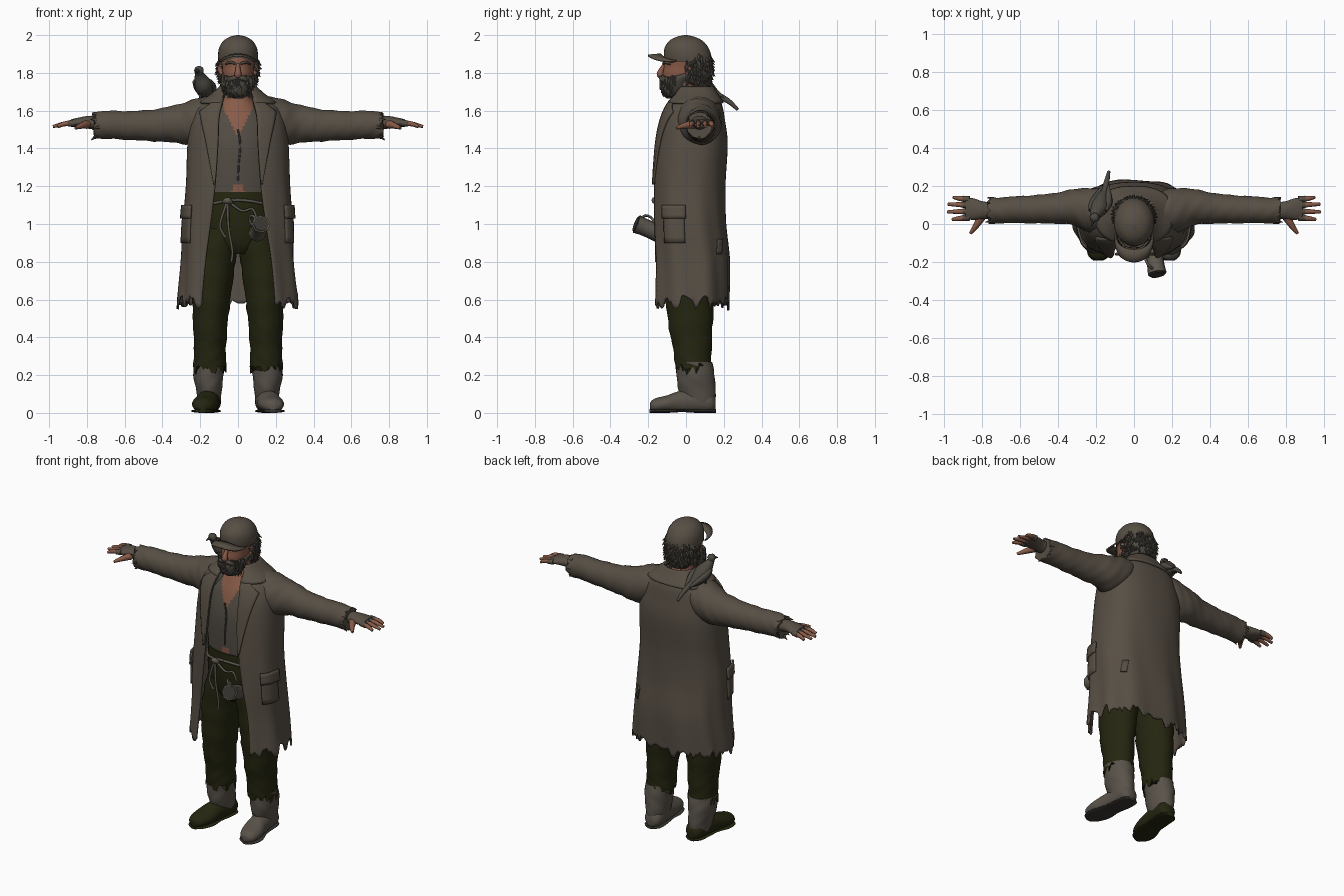
import bpy, bmesh, math, random
from math import sin, cos, pi
from mathutils import Vector, Matrix

random.seed(4)
rnd = random.uniform
if "Cube" in bpy.data.objects:
    bpy.data.objects.remove(bpy.data.objects["Cube"], do_unlink=True)


def material(name, rgb):
    m = bpy.data.materials.new(name)
    m.use_nodes = True
    m.diffuse_color = (*rgb, 1)
    b = next(n for n in m.node_tree.nodes if n.type == 'BSDF_PRINCIPLED')
    b.inputs["Base Color"].default_value = (*rgb, 1)
    b.inputs["Roughness"].default_value = 0.9
    return m


COAT = material("worn brown cloth", (.095, .077, .058))
SHIRT = material("grey shirt", (.085, .072, .057))
GREEN = material("dark green cloth", (.018, .019, .005))
SKIN = material("skin", (.25, .105, .065))
HAIR = material("grey hair", (.072, .063, .051))
BOOT = material("worn leather", (.1, .085, .068))
ROPE = material("rope", (.11, .095, .075))
DARK = material("dark metal", (.04, .036, .03))


def finish(name, bm, *mats):
    bmesh.ops.recalc_face_normals(bm, faces=bm.faces)
    me = bpy.data.meshes.new(name)
    bm.to_mesh(me)
    bm.free()
    for m in mats:
        me.materials.append(m)
    ob = bpy.data.objects.new(name, me)
    bpy.context.collection.objects.link(ob)
    return ob


def smooth(rows, k=5):
    """Catmull-Rom interpolation of rows of numbers."""
    out = []
    for i in range(len(rows) - 1):
        a, b, c, d = (rows[max(0, min(len(rows) - 1, i + j))] for j in (-1, 0, 1, 2))
        for s in range(k):
            t = s / k
            out.append([.5 * (2*q + (r - p)*t + (2*p - 5*q + 4*r - u)*t*t + (3*q - p - 3*r + u)*t**3)
                        for p, q, r, u in zip(a, b, c, d)])
    return out + [list(rows[-1])]


def loft(name, rows, *mats, axis='z', side=1, n=32, fold=0, jag=0, floor=None, rule=None):
    """Skin ellipses (position, centre 1, centre 2, radius 1, radius 2); jag frays the first one."""
    bm = bmesh.new()
    rings = []
    for i, (s, a, b, ra, rb) in enumerate(smooth(rows)):
        ring = []
        for j in range(n):
            t = 2 * pi * j / n
            f = 1 + fold * sin(60 * s + 2 * t) * cos(3 * t + 17 * s)
            q, u, v = s + (rnd(-jag, jag) if i == 0 else 0), a + ra * f * cos(t), b + rb * f * sin(t)
            x, y, z = {'x': (q, u, v), 'y': (u, q, v), 'z': (u, v, q)}[axis]
            ring.append(bm.verts.new((x * side, y, z if floor is None else max(z, floor))))
        rings.append(ring)
    for r, q in zip(rings, rings[1:]):
        for j in range(n):
            face = bm.faces.new((r[j], r[(j+1) % n], q[(j+1) % n], q[j]))
            if rule:
                face.material_index = rule(face.calc_center_median())
    bm.faces.new(rings[0])
    bm.faces.new(rings[-1])
    return finish(name, bm, *mats)


def tube(name, pts, radii, mat):
    cu = bpy.data.curves.new(name, 'CURVE')
    cu.dimensions, cu.bevel_depth, cu.bevel_resolution, cu.use_fill_caps = '3D', 1, 2, True
    path = smooth([(*p, r) for p, r in zip(pts, radii)], 4)
    sp = cu.splines.new('POLY')
    sp.points.add(len(path) - 1)
    for point, (x, y, z, r) in zip(sp.points, path):
        point.co, point.radius = (x, y, z, 1), r
    tmp = bpy.data.objects.new(name + "_path", cu)
    bpy.context.collection.objects.link(tmp)
    me = bpy.data.meshes.new_from_object(tmp.evaluated_get(bpy.context.evaluated_depsgraph_get()))
    bpy.data.objects.remove(tmp, do_unlink=True)
    me.materials.clear()
    me.materials.append(mat)
    ob = bpy.data.objects.new(name, me)
    bpy.context.collection.objects.link(ob)


def tufts(name, spec, mat):
    bm = bmesh.new()
    for pos, d, length, r in spec:
        rot = Vector(d).to_track_quat('Z', 'Y').to_matrix().to_4x4()
        bmesh.ops.create_cone(bm, cap_ends=True, segments=6, radius1=r, radius2=.001, depth=length,
                              matrix=Matrix.Translation(pos) @ rot)
    finish(name, bm, mat)


# Coat surface: height, centre y, half width, half depth, half opening
COAT_ROWS = smooth([(1.72, .05, .085, .08, .055), (1.68, .05, .13, .105, .07), (1.63, .045, .2, .14, .085),
                    (1.55, .035, .245, .165, .1), (1.42, .03, .262, .185, .105), (1.2, .015, .27, .187, .12),
                    (1.0, .015, .285, .19, .145), (.8, .025, .292, .2, .175), (.56, .02, .315, .202, .195)], 6)
P = .8


def coat_row(z):
    for a, b in zip(COAT_ROWS, COAT_ROWS[1:]):
        if z >= b[0]:
            break
    f = (a[0] - z) / (a[0] - b[0])
    return [p + (q - p) * f for p, q in zip(a, b)]


def angle_at(x, z):
    return math.asin(min(1, x / coat_row(z)[2]) ** (1 / P))


def coat_point(z, t, off=0):
    _, cy, rx, ry, _ = coat_row(z)
    k = 1 + .022 * sin(9 * t + 4 * z) * max(0, min(1, (1.35 - z) / .6))
    s, c = sin(t), cos(t)
    return ((rx*k + off) * math.copysign(abs(s)**P, s), cy - (ry*k + off) * math.copysign(abs(c)**P, c), z)


def coat_sheet(name, top, bottom, span, nz, nt, off=0, thick=.012, fray=0, mat=COAT):
    """Part of the coat surface; span(z) gives the two angles it runs between."""
    bm = bmesh.new()
    frays = [rnd(-fray, fray) + fray * .5 * sin(j * .9) for j in range(nt + 1)]
    grid = []
    for i in range(nz + 1):
        row = []
        for j in range(nt + 1):
            z = top + (bottom - top) * i / nz
            a, b = span(z)
            x, y, z = coat_point(z, a + (b - a) * j / nt, off)
            row.append(bm.verts.new((x, y, z + frays[j] * (i / nz) ** 24)))
        grid.append(row)
    for r, q in zip(grid, grid[1:]):
        for j in range(nt):
            bm.faces.new((r[j], q[j], q[j+1], r[j+1]))
    mod = finish(name, bm, mat).modifiers.new("cloth", 'SOLIDIFY')
    mod.thickness, mod.offset = thick, 0


def around(z):
    t = angle_at(coat_row(z)[4], z)
    return t, 2 * pi - t


coat_sheet("coat", 1.72, .585, around, 60, 90, fray=.03)
coat_sheet("coat_collar", 1.725, 1.64, around, 8, 48, off=.014)

# Torso with open shirt neck and bare belly gap
loft("torso", [(1.12, 0, .01, .2, .135), (1.28, 0, .015, .2, .15), (1.42, 0, .025, .2, .158),
               (1.54, 0, .035, .18, .14), (1.62, 0, .035, .11, .105), (1.68, 0, .03, .068, .078),
               (1.78, 0, .01, .06, .065)], SHIRT, SKIN, n=96,
     rule=lambda c: int(c.z > 1.66 or (c.y < .03 and abs(c.x) < (c.z - 1.47) * .55)
                        or (c.y < 0 and abs(c.x) < (1.235 - c.z) * .55)))
tube("shirt_placket", [(0, -.135, 1.5), (.012, -.139, 1.42), (.004, -.14, 1.32), (0, -.138, 1.23)], [.005]*4, SHIRT)

# Trousers
loft("trouser_seat", [(.84, 0, .02, .1, .1), (.9, 0, .02, .18, .135), (1.02, 0, .01, .2, .145),
                      (1.17, 0, .01, .195, .145)], GREEN, n=40)

for side, word in ((1, "left"), (-1, "right")):
    loft(word + "_trouser_leg", [(.235, .152, .04, .088, .096), (.32, .148, .035, .084, .1), (.45, .147, .025, .09, .115),
                                 (.62, .14, .02, .102, .13), (.8, .125, .02, .112, .135), (.98, .09, .012, .1, .13)],
         GREEN, side=side, n=48, fold=.035, jag=.035)
    # Boots
    foot = GREEN if side < 0 else BOOT
    loft(word + "_boot_shaft", [(.05, .152, .07, .058, .08), (.12, .154, .06, .068, .098), (.2, .156, .05, .08, .1),
                                (.27, .155, .043, .083, .096)], BOOT, side=side, fold=.03)
    loft(word + "_boot_foot", [(-.19, .187, .035, .022, .02), (-.165, .184, .04, .052, .036), (-.1, .175, .048, .068, .045),
                               (-.03, .163, .055, .062, .062), (.06, .152, .06, .06, .065), (.13, .148, .055, .055, .055),
                               (.157, .148, .045, .03, .03)], foot, axis='y', side=side, floor=.015)
    loft(word + "_boot_sole", [(-.193, .187, .01, .024, .01), (-.165, .184, .01, .057, .01), (-.1, .175, .01, .073, .01),
                               (-.02, .162, .012, .06, .008), (.06, .152, .01, .06, .01), (.13, .148, .01, .057, .01),
                               (.16, .148, .01, .03, .01)], foot if side < 0 else DARK, axis='y', side=side, floor=0)
    # Sleeve and tattered cuff
    loft(word + "_sleeve", [(.76, .07, 1.522, .068, .07), (.7, .072, 1.525, .068, .074), (.58, .076, 1.522, .072, .076),
                            (.45, .08, 1.522, .078, .084), (.33, .088, 1.53, .092, .1), (.24, .075, 1.54, .115, .118),
                            (.14, .06, 1.57, .115, .11), (.08, .06, 1.6, .09, .08)],
         COAT, axis='x', side=side, n=40, fold=.035, jag=.014)
    tufts(word + "_cuff_tatters", [((side * (.755 + .01 * sin(3 * a)), .07 + .066 * cos(a), 1.52 + .066 * sin(a)),
                                    (side, .3 * cos(a), .5 * sin(a) - .3), .035, .012)
                                   for a in (0, .9, 1.7, 2.6, 3.3, 4.1, 4.7, 5.5)], COAT)
    # Fingerless glove and fingers
    loft(word + "_glove", [(.72, .072, 1.53, .042, .036), (.79, .072, 1.538, .046, .034), (.84, .078, 1.538, .056, .026),
                           (.885, .082, 1.534, .058, .02)], COAT, axis='x', side=side, n=24)
    for k, (y, tip) in enumerate(((.035, .955), (.067, .98), (.099, .978), (.128, .95))):
        spread = (y - .08) * .25
        tube(f"{word}_finger_{k + 1}", [(side * .87, y, 1.535), (side * .92, y + spread * .6, 1.53),
                                        (side * tip, y + spread, 1.516)], [.015, .013, .008], SKIN)
        tube(f"{word}_glove_finger_{k + 1}", [(side * .865, y, 1.535), (side * .9, y + spread * .4, 1.532)],
             [.018, .016], COAT)
    tube(word + "_thumb", [(side * .8, .04, 1.528), (side * .83, -.01, 1.52), (side * .86, -.05, 1.508)],
         [.024, .016, .008], SKIN)
    # Lapels and pockets
    width = [(1.21, .004), (1.4, .05), (1.55, .085), (1.6, .1), (1.62, .065), (1.67, .03)]

    def lapel(z):
        w = next(p[1] + (q[1] - p[1]) * (z - p[0]) / (q[0] - p[0]) for p, q in zip(width, width[1:]) if z <= q[0] + 1e-6)
        x = coat_row(z)[4]
        return side * angle_at(x - .004, z), side * angle_at(x + w, z)

    coat_sheet(word + "_lapel", 1.67, 1.21, lapel, 24, 6, off=.012)
    coat_sheet(word + "_pocket", 1.08, .9, lambda z: (side * .95, side * 1.5), 6, 8, off=.009)
    coat_sheet(word + "_pocket_flap", 1.1, 1.03, lambda z: (side * .92, side * 1.53), 4, 8, off=.018)

coat_sheet("coat_patch", .92, .84, lambda z: (2.3 + (z - .9), 2.48 + (z - .9)), 4, 4, off=.009, thick=.006, mat=SHIRT)

# Head
loft("head", [(1.69, 0, -.03, .05, .06), (1.74, 0, -.025, .072, .09), (1.79, 0, -.015, .08, .108),
              (1.83, 0, -.01, .083, .108), (1.88, 0, 0, .088, .115), (1.95, 0, 0, .06, .08)], SKIN)
tube("nose", [(0, -.112, 1.845), (0, -.13, 1.815), (0, -.136, 1.79), (0, -.118, 1.78)], [.01, .014, .019, .012], SKIN)
loft("beard", [(1.665, 0, -.075, .025, .025), (1.685, 0, -.07, .058, .055), (1.72, 0, -.06, .078, .076),
               (1.755, 0, -.045, .086, .088), (1.78, 0, -.015, .088, .085), (1.8, 0, .02, .088, .06)], HAIR, fold=.04)
for s, word in ((1, "left"), (-1, "right")):
    tube(word + "_moustache", [(0, -.132, 1.775), (s * .035, -.126, 1.768), (s * .066, -.092, 1.745)], [.011, .014, .006], HAIR)
    tube(word + "_eyebrow", [(s * .014, -.12, 1.848), (s * .04, -.112, 1.856), (s * .066, -.084, 1.846)], [.006, .008, .004], HAIR)
    tube(word + "_ear", [(s * .084, .005, 1.79), (s * .095, .015, 1.82), (s * .093, .0, 1.84)], [.01, .015, .008], SKIN)
beard_tufts = []
for _ in range(110):
    a, z = rnd(-1.5, 1.5), rnd(1.685, 1.765)
    w = .6 + .4 * min(1, (z - 1.665) / .07)
    beard_tufts.append(((.084 * w * sin(a), -.05 - .084 * w * cos(a), z), (.3 * sin(a), -.3 * cos(a), -1), .045, .013))
tufts("beard_tufts", beard_tufts, HAIR)
loft("hair", [(1.72, 0, .065, .055, .045), (1.75, 0, .055, .08, .07), (1.8, 0, .05, .095, .082),
              (1.87, 0, .035, .1, .092), (1.9, 0, .02, .09, .09)], HAIR, fold=.04)
hair_tufts = []
for _ in range(190):
    a, z = rnd(-2, 2), rnd(1.745, 1.875)
    w = .78 + .22 * min(1, (z - 1.73) / .07)
    hair_tufts.append(((.102 * w * sin(a), .04 + .094 * w * cos(a), z),
                       (.75 * sin(a) + rnd(-.3, .3), .6 * cos(a), -.8 + rnd(-.3, .3)), rnd(.04, .065), .015))
tufts("hair_tufts", hair_tufts, HAIR)

# Cap with curved brim
loft("cap_crown", [(1.86, 0, .012, .104, .124), (1.895, 0, .008, .106, .125), (1.935, 0, .003, .099, .115),
                   (1.97, 0, 0, .077, .088), (1.99, 0, -.002, .045, .05), (2.0, 0, -.002, .008, .008)], COAT)
bm = bmesh.new()
arc = []
for r in (.6, .8, 1):
    arc.append([bm.verts.new((.104 * sin(a) * (.9 + .1 * r), -.03 - .172 * cos(a) ** .6 * r,
                              1.912 - .015 * r - .035 * sin(a) ** 2))
                for a in (-1.5 + 3 * i / 20 for i in range(21))])
for r, q in zip(arc, arc[1:]):
    for i in range(20):
        bm.faces.new((r[i], r[i+1], q[i+1], q[i]))
finish("cap_brim", bm, COAT).modifiers.new("cloth", 'SOLIDIFY').thickness = .01
tube("cap_button", [(0, -.002, 1.985), (0, -.002, 1.998)], [.012, .006], COAT)

# Rope belt with hanging ends
tube("rope_belt", [(.203 * sin(a), .01 - .153 * cos(a), 1.115 + .012 * cos(3 * a)) for a in (2 * pi * i / 20 for i in range(21))],
     [.008] * 21, ROPE)
tube("rope_knot", [(-.075, -.15, 1.115), (-.055, -.165, 1.125), (-.035, -.152, 1.11)], [.012, .018, .012], ROPE)
for k, xz in enumerate((((-.055, 1.11), (-.05, .98), (-.03, .86), (-.035, .8)), ((-.06, 1.11), (-.095, 1.0), (-.08, .95), (-.065, .93)),
                        ((-.05, 1.12), (.02, 1.07), (.075, 1.08), (.1, 1.03)))):
    tube(f"rope_end_{k + 1}", [(x, -.158, z) for x, z in xz], [.008, .007, .007, .007], ROPE)

# Tin mug hanging at the belt
tube("mug", [(.1, -.145, .95), (.108, -.18, .965), (.116, -.225, .985), (.122, -.262, 1.0)], [.048, .046, .046, .05], ROPE)
tube("mug_mouth", [(.122, -.262, 1.0), (.123, -.267, 1.002)], [.042, .042], DARK)
tube("mug_handle", [(.075, -.17, .99), (.06, -.18, 1.03), (.075, -.215, 1.045), (.1, -.235, 1.025)], [.007] * 4, ROPE)

# Bird on the right shoulder
tube("bird_body", [(-.208, .03, 1.8), (-.2, .055, 1.775), (-.185, .085, 1.735), (-.17, .13, 1.7), (-.155, .175, 1.675)],
     [.018, .032, .05, .04, .016], HAIR)
tube("bird_head", [(-.2, .045, 1.8), (-.208, .03, 1.812), (-.215, .012, 1.81)], [.02, .027, .012], HAIR)
tube("bird_beak", [(-.214, .015, 1.81), (-.222, -.012, 1.802)], [.01, .002], DARK)
tube("bird_tail", [(-.16, .16, 1.685), (-.143, .225, 1.65), (-.132, .275, 1.605)], [.018, .014, .008], HAIR)
for s, word in ((1, "left"), (-1, "right")):
    tube(f"bird_{word}_wing", [(-.19 + s * .035, .07, 1.755), (-.172 + s * .036, .12, 1.72), (-.15 + s * .016, .2, 1.672)],
         [.016, .024, .005], HAIR)
    tube(f"bird_{word}_leg", [(-.18 + s * .018, .09, 1.71), (-.18 + s * .02, .085, 1.65)], [.008, .006], DARK)

# Smooth shading with sharp creases kept
bpy.ops.object.select_all(action='DESELECT')
for ob in bpy.data.objects:
    if ob.type == 'MESH':
        ob.select_set(True)
        bpy.context.view_layer.objects.active = ob
bpy.ops.object.shade_smooth_by_angle(angle=math.radians(50))
